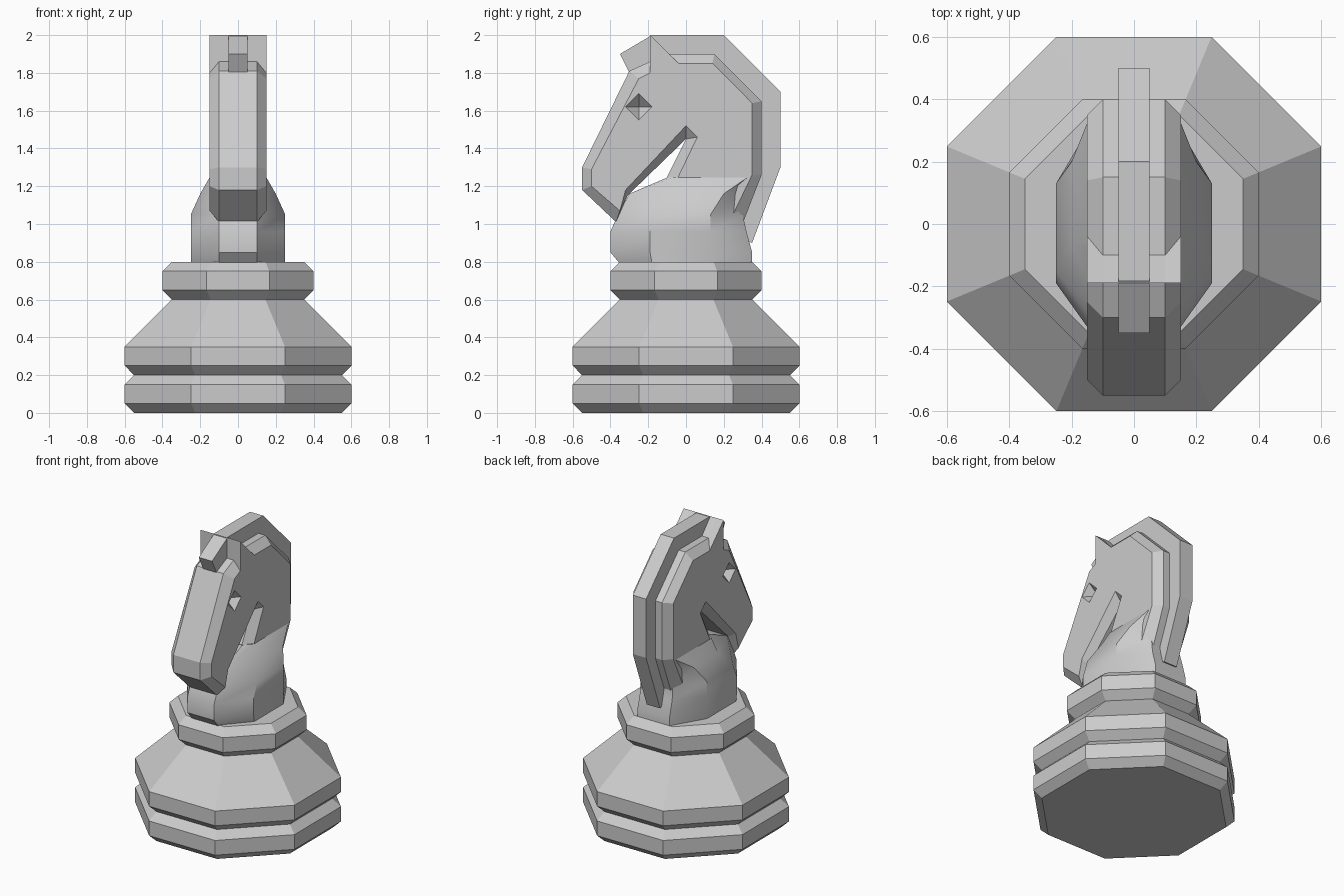
import bpy
import bmesh
import math
from mathutils import Vector

cube = bpy.data.objects.get("Cube")
if cube:
    bpy.data.objects.remove(cube, do_unlink=True)

grey = bpy.data.materials.new("plain_grey")
grey.use_nodes = True
colour = (0.6, 0.6, 0.6, 1.0)
grey.diffuse_color = colour
grey.node_tree.nodes["Principled BSDF"].inputs["Base Color"].default_value = colour


def finish(name, bm):
    """Weld, orient and link a mesh as a named object."""
    bmesh.ops.remove_doubles(bm, verts=bm.verts, dist=0.0005)
    bmesh.ops.recalc_face_normals(bm, faces=bm.faces)
    mesh = bpy.data.meshes.new(name)
    bm.to_mesh(mesh)
    bm.free()
    mesh.materials.append(grey)
    obj = bpy.data.objects.new(name, mesh)
    bpy.context.collection.objects.link(obj)
    return obj


def loft(name, rings):
    """Bridge closed rings of points in order and cap both ends."""
    bm = bmesh.new()
    loops = [[bm.verts.new(p) for p in ring] for ring in rings]
    for a, b in zip(loops, loops[1:]):
        for i in range(len(a)):
            j = (i + 1) % len(a)
            bm.faces.new((a[i], a[j], b[j], b[i]))
    bm.faces.new(loops[0])
    bm.faces.new(loops[-1])
    return finish(name, bm)


def side_ring(x, profile):
    return [(x, y, z) for y, z in profile]


def octagon(apothem, z):
    r = apothem / math.cos(math.pi / 8)
    angles = [math.pi * (i + 0.5) / 4 for i in range(8)]
    return [(r * math.cos(a), r * math.sin(a), z) for a in angles]


def activate(obj):
    bpy.ops.object.select_all(action='DESELECT')
    obj.select_set(True)
    bpy.context.view_layer.objects.active = obj


# Turned eight-sided pedestal: (apothem, height)
steps = [(.55, 0), (.6, .05), (.6, .15), (.55, .2), (.6, .25), (.6, .35),
         (.35, .6), (.4, .65), (.4, .75), (.35, .8)]
loft("pedestal", [octagon(r, z) for r, z in steps])

# Chest and shoulders: height, front x y, side x, side front y, side rear y, rear x y
sections = [(.79, .10, -.35, .25, -.18, .13, .12, .35),
            (.85, .10, -.40, .25, -.19, .13, .12, .35),
            (.96, .10, -.40, .25, -.19, .13, .12, .32),
            (1.05, .10, -.36, .25, -.15, .13, .11, .30),
            (1.16, .10, -.30, .20, -.06, .20, .11, .31),
            (1.25, .10, -.09, .148, -.06, .33, .10, .35)]
rings = []
for z, xf, yf, xs, ya, yb, xr, yr in sections:
    half = [(xf, yf), (xs, ya), (xs, yb), (xr, yr)]
    rings.append([(x, y, z) for x, y in half] + [(-x, y, z) for x, y in half[::-1]])
chest = loft("chest", rings)
activate(chest)
bpy.ops.object.shade_smooth_by_angle(angle=math.radians(35))

# Head and neck slab with a chamfered rim: rim (y, z) beside cheek (y, z)
outline = [((-.55, 1.18), (-.50, 1.20)),   # chin
           ((-.55, 1.30), (-.50, 1.29)),   # nose
           ((-.30, 1.81), (-.25, 1.77)),   # brow
           ((-.19, 1.86), (-.19, 1.80)),   # ear root
           ((-.19, 2.00), (-.19, 2.00)),   # ear tip
           ((-.10, 1.90), (-.04, 1.85)),
           ((.15, 1.90), (.14, 1.85)),     # poll
           ((.40, 1.65), (.35, 1.64)),
           ((.40, 1.26), (.35, 1.26)),     # nape
           ((.28, .95), (.20, .95)),
           ((0, .95), (0, .95)),
           ((-.10, 1.25), (-.06, 1.21)),   # throat
           ((0, 1.45), (.06, 1.46)),
           ((0, 1.45), (0, 1.52)),
           ((-.31, 1.15), (-.32, 1.18)),   # jaw
           ((-.37, 1.01), (-.35, 1.07))]
rim = [p[0] for p in outline]
cheek = [p[1] for p in outline]
head = loft("head", [side_ring(-.15, cheek), side_ring(-.10, rim),
                     side_ring(.10, rim), side_ring(.15, cheek)])

# Diamond eye sockets carved into both cheeks
bm = bmesh.new()
for x in (-.15, .15):
    made = bmesh.ops.create_uvsphere(bm, u_segments=4, v_segments=2, radius=.07)
    bmesh.ops.translate(bm, verts=made["verts"], vec=Vector((x, -.25, 1.62)))
cutter = finish("eye_cutter", bm)
cutter.hide_render = True
carve = head.modifiers.new("eye_sockets", 'BOOLEAN')
carve.operation = 'DIFFERENCE'
carve.solver = 'EXACT'
carve.object = cutter
activate(head)
bpy.ops.object.modifier_apply(modifier=carve.name)
bpy.data.objects.remove(cutter, do_unlink=True)

# Mane crest with forelock
crest = [(-.35, 1.9), (-.18, 2), (.2, 2), (.5, 1.7), (.5, 1.3), (.35, .9),
         (.22, .95), (.3, 1.3), (.3, 1.6), (.1, 1.8), (-.3, 1.8)]
loft("mane", [side_ring(-.05, crest), side_ring(.05, crest)])
